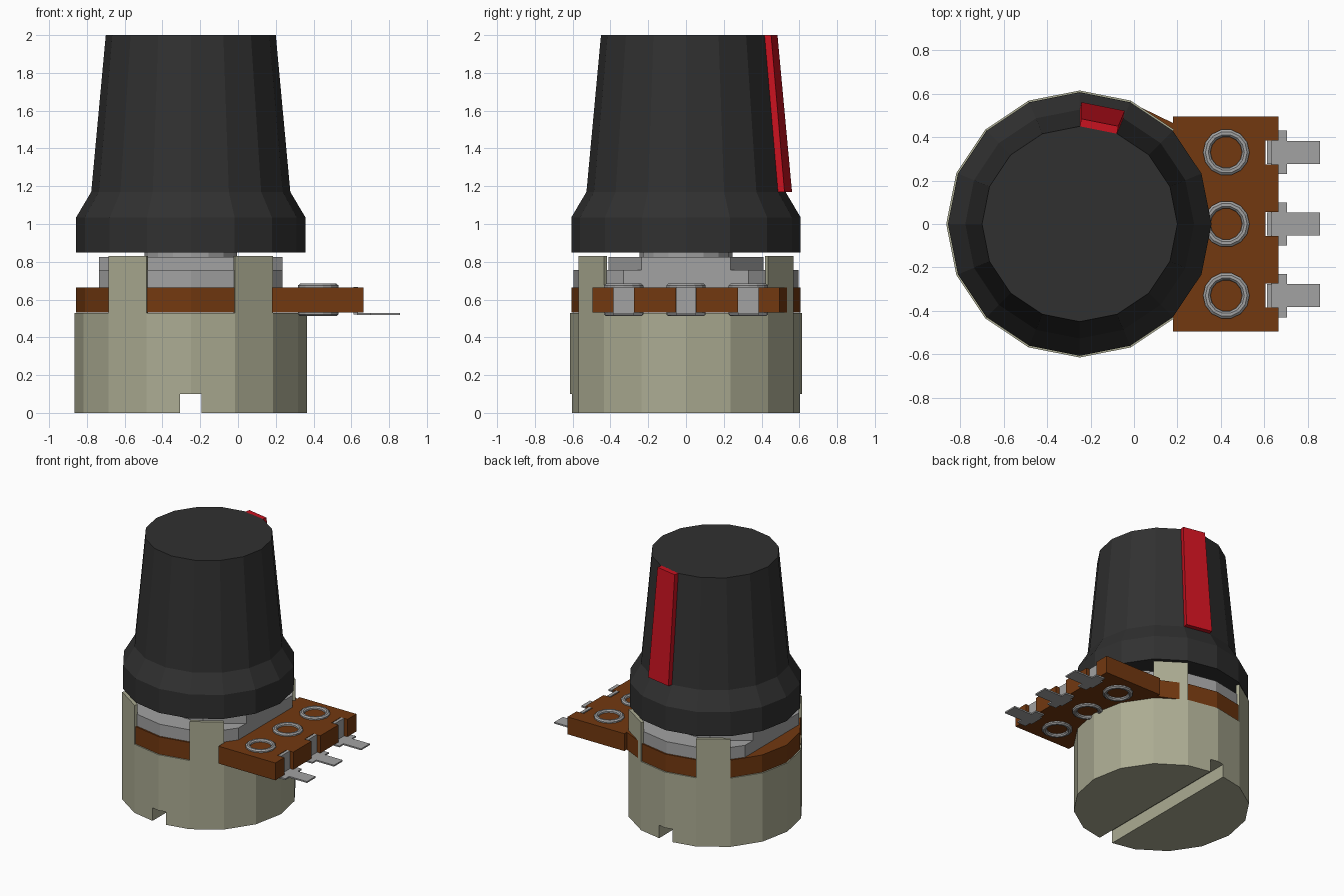
import bpy, bmesh
from math import cos, sin, radians, pi

if "Cube" in bpy.data.objects:
    bpy.data.objects.remove(bpy.data.objects["Cube"])

CX = -0.25          # axis of the round parts
N = 16              # sides of the round parts


def material(name, rgb):
    m = bpy.data.materials.new(name)
    m.diffuse_color = (*rgb, 1)
    m.use_nodes = True
    m.node_tree.nodes["Principled BSDF"].inputs["Base Color"].default_value = m.diffuse_color
    return m


BLACK = material("black_plastic", (0.03, 0.03, 0.03))
RED = material("red_paint", (0.58, 0.006, 0.014))
BROWN = material("brown_board", (0.17, 0.04, 0.005))
CAN = material("olive_metal", (0.41, 0.41, 0.29))
METAL = material("grey_metal", (0.36, 0.36, 0.36))


def finish(bm, name, mat):
    bmesh.ops.recalc_face_normals(bm, faces=bm.faces)
    me = bpy.data.meshes.new(name)
    bm.to_mesh(me)
    bm.free()
    ob = bpy.data.objects.new(name, me)
    bpy.context.collection.objects.link(ob)
    if mat:
        me.materials.append(mat)
    return ob


def loft(name, rings, mat, closed=False):
    """Skin equal-length point rings; cap the ends or close the loop."""
    bm = bmesh.new()
    vs = [[bm.verts.new(p) for p in r] for r in rings]
    pairs = list(zip(vs, vs[1:])) + ([(vs[-1], vs[0])] if closed else [])
    for a, b in pairs:
        for i in range(len(a)):
            j = (i + 1) % len(a)
            bm.faces.new((a[i], a[j], b[j], b[i]))
    if not closed:
        bm.faces.new(vs[0])
        bm.faces.new(vs[-1])
    return finish(bm, name, mat)


def prism(name, outline, z0, z1, mat):
    return loft(name, [[(x, y, z) for x, y in outline] for z in (z0, z1)], mat)


def lathe(name, profile, mat, x=CX, y=0, n=N, closed=False):
    return loft(name, [[(x + r * cos(2 * pi * i / n), y + r * sin(2 * pi * i / n), z)
                        for i in range(n)] for r, z in profile], mat, closed)


def polar(r, deg):
    return CX + r * cos(radians(deg)), r * sin(radians(deg))


def rect(x0, x1, y0, y1):
    return [(x0, y0), (x1, y0), (x1, y1), (x0, y1)]


def four_way(quarter):
    """Mirror a first-quadrant outline into all four quadrants."""
    q = quarter
    pts = q + [(-x, y) for x, y in q[::-1]] + [(-x, -y) for x, y in q] + [(x, -y) for x, y in q[::-1]]
    pts = [p for i, p in enumerate(pts) if p != pts[i - 1]]
    return [(CX + x, y) for x, y in pts]


# Can with a screwdriver slot across the base
can = lathe("can", [(0.615, 0), (0.615, 0.53)], CAN)
cutter = prism("slot_cutter", rect(-0.307, -0.193, -1, 1), -0.1, 0.1, None)
cut = can.modifiers.new("slot", "BOOLEAN")
cut.object, cut.operation, cut.solver = cutter, "DIFFERENCE", "EXACT"
bpy.context.view_layer.objects.active = can
bpy.ops.object.modifier_apply(modifier="slot")
bpy.data.objects.remove(cutter)

# Four tabs, each one can facet wide
for i, a in enumerate((45, 112.5, 225, 292.5)):
    b = a + 22.5
    prism(f"can_tab_{i + 1}", [polar(0.59, a), polar(0.615, a), polar(0.615, b), polar(0.59, b)],
          0.5, 0.83, CAN)

# Circuit board: round body plus arm with three notches
PINS = (-0.33, 0, 0.33)
board = [polar(0.607, a * 22.5) for a in range(3, 15)]
board += [(0.18, -0.495), (0.665, -0.495)]
for y in PINS:
    board += [(0.665, y - 0.055), (0.605, y - 0.055), (0.605, y + 0.055), (0.665, y + 0.055)]
board += [(0.665, 0.495), (0.18, 0.495), (0.18, 0.465)]
prism("board", board, 0.531, 0.665, BROWN)

# Cover plate, raised step and bushing
prism("cover_plate", four_way([(0.485, 0.33), (0.42, 0.42), (0.228, 0.55), (0, 0.595)]),
      0.66, 0.757, METAL)
prism("cover_step", four_way([(0.485, 0.235), (0.24, 0.41)]), 0.75, 0.825, METAL)
lathe("bushing", [(0.245, 0.8), (0.245, 0.87)], METAL)

# Eyelets and solder terminals
for i, y in enumerate(PINS):
    for side, z, s in (("top", 0.665, 1), ("bottom", 0.531, -1)):
        lathe(f"eyelet_{side}_{i + 1}",
              [(0.072, z - 0.003 * s), (0.074, z + 0.01 * s), (0.083, z + 0.019 * s),
               (0.096, z + 0.019 * s), (0.107, z + 0.01 * s), (0.107, z - 0.003 * s)],
              METAL, 0.425, y, 14, True)
    prism(f"terminal_riser_{i + 1}", rect(0.612, 0.636, y - 0.054, y + 0.054), 0.52, 0.667, METAL)
    w, n = 0.1, 0.053
    blade = [(0.63, y - w), (0.705, y - w), (0.705, y - n), (0.857, y - n),
             (0.857, y + n), (0.705, y + n), (0.705, y + w), (0.63, y + w)]
    prism(f"terminal_blade_{i + 1}", blade, 0.519, 0.53, METAL)

# Knob and its pointer, a raised facet
lathe("knob", [(0.607, 0.85), (0.607, 1.035), (0.527, 1.17), (0.45, 2.0)], BLACK)
dx, dy = 0.04 * cos(radians(78.75)), 0.04 * sin(radians(78.75))
rings = []
for r, z in ((0.527, 1.17), (0.45, 2.0)):
    a, b = polar(r - 0.005, 67.5), polar(r - 0.005, 90)
    rings.append([(*a, z), (a[0] + dx, a[1] + dy, z), (b[0] + dx, b[1] + dy, z), (*b, z)])
loft("pointer", rings, RED)
